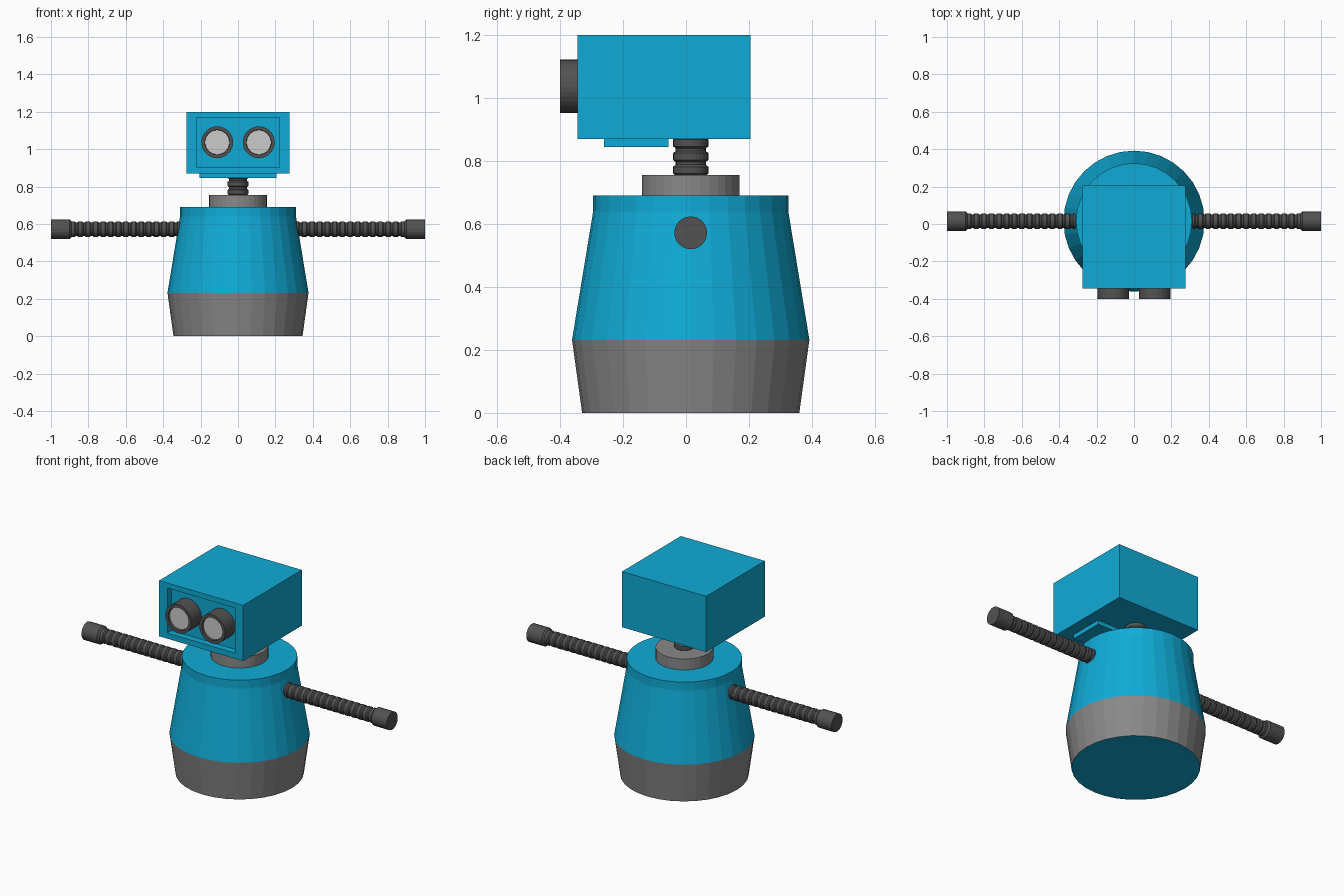
import bpy, bmesh, math
from mathutils import Matrix, Vector

if "Cube" in bpy.data.objects:
    bpy.data.objects.remove(bpy.data.objects["Cube"])


def material(name, rgb):
    m = bpy.data.materials.new(name)
    m.diffuse_color = (*rgb, 1)
    m.use_nodes = True
    m.node_tree.nodes["Principled BSDF"].inputs["Base Color"].default_value = m.diffuse_color
    return m


BLUE = material("bright blue", (0.005, 0.41, 0.68))
GREY = material("mid grey", (0.25, 0.25, 0.25))
DARK = material("dark grey", (0.085, 0.085, 0.085))
LENS = material("pale grey", (0.60, 0.60, 0.60))
CY = 0.015  # y of the body axis


def finish(name, bm, mats):
    me = bpy.data.meshes.new(name)
    bm.to_mesh(me)
    bm.free()
    for m in mats:
        me.materials.append(m)
    ob = bpy.data.objects.new(name, me)
    bpy.context.collection.objects.link(ob)
    return ob


def lathe(name, profile, mats, loc, rot=Matrix(), sides=32, slots=None, caps=(0, 0)):
    """Revolve (radius, height) points about z; slots = material per band."""
    bm = bmesh.new()
    rings = [[bm.verts.new((r * math.cos(a), r * math.sin(a), z))
              for a in (2 * math.pi * i / sides for i in range(sides))]
             for r, z in profile]
    for k, (lo, hi) in enumerate(zip(rings, rings[1:])):
        for i in range(sides):
            j = (i + 1) % sides
            f = bm.faces.new((lo[i], lo[j], hi[j], hi[i]))
            f.material_index = slots[k] if slots else 0
    bm.faces.new(rings[0][::-1]).material_index = caps[0]
    bm.faces.new(rings[-1]).material_index = caps[1]
    bm.transform(Matrix.Translation(loc) @ rot)
    return finish(name, bm, mats)


def box(lo, hi):
    bm = bmesh.new()
    bmesh.ops.create_cube(bm, size=1)
    lo, hi = Vector(lo), Vector(hi)
    for v in bm.verts:
        v.co = Vector([(lo[i] + hi[i]) / 2 + v.co[i] * (hi[i] - lo[i]) for i in range(3)])
    return bm


def ribs(start, end, count, r_out, r_in):
    """Corrugated hose profile: wide ribs with narrow grooves."""
    p, out = (end - start) / count, []
    for i in range(count):
        z = start + i * p
        out += [(r_in, z), (r_in, z + 0.2 * p), (r_out, z + 0.35 * p), (r_out, z + 0.85 * p)]
    return out + [(r_in, end)]


# Body: grey base band, blue shell and straight collar
lathe("body", [(0.345, 0), (0.377, 0.232), (0.31, 0.64), (0.31, 0.69)],
      [BLUE, GREY], (0, CY, 0), slots=[1, 0, 0])
lathe("neck_base", [(0.155, 0.68), (0.155, 0.755)], [GREY], (0, CY, 0))
lathe("neck", ribs(0.745, 0.875, 3, 0.056, 0.048), [DARK], (0, CY, 0), sides=24)

# Arms: ribbed hoses with a plain sleeve at the end
for side, s in (("right", 1), ("left", -1)):
    turn = Matrix.Rotation(s * math.pi / 2, 4, 'Y')
    lathe(side + "_arm", ribs(0.29, 0.9, 15, 0.042, 0.036), [DARK], (0, CY, 0.572), turn, 24)
    lathe(side + "_hand", [(0.042, 0.89), (0.052, 0.9), (0.052, 1.0)], [DARK],
          (0, CY, 0.572), turn, 24)

# Head: box with a recessed face panel
bm = box((-0.275, -0.345, 0.87), (0.275, 0.205, 1.2))
bm.normal_update()
front = min(bm.faces, key=lambda f: f.calc_center_median().y)
bmesh.ops.inset_region(bm, faces=[front], thickness=0.05, use_even_offset=True)
for v in front.verts:  # set the panel outline and push it in
    v.co.x = math.copysign(0.222, v.co.x)
    v.co.z = 1.17 if v.co.z > 1.03 else 0.903
bmesh.ops.inset_region(bm, faces=[front], thickness=0, depth=0)
for v in front.verts:
    v.co.y += 0.04
bmesh.ops.recalc_face_normals(bm, faces=bm.faces)
finish("head", bm, [BLUE])
finish("chin_plate", box((-0.205, -0.26, 0.845), (0.205, -0.055, 0.872)), [BLUE])

# Eyes: dark barrels with sunken pale lenses
for side, s in (("right", 1), ("left", -1)):
    lathe(side + "_eye", [(0.085, 0.30), (0.085, 0.40), (0.067, 0.40), (0.065, 0.388)],
          [DARK, LENS], (s * 0.111, 0, 1.037), Matrix.Rotation(math.pi / 2, 4, 'X'),
          caps=(0, 1))
